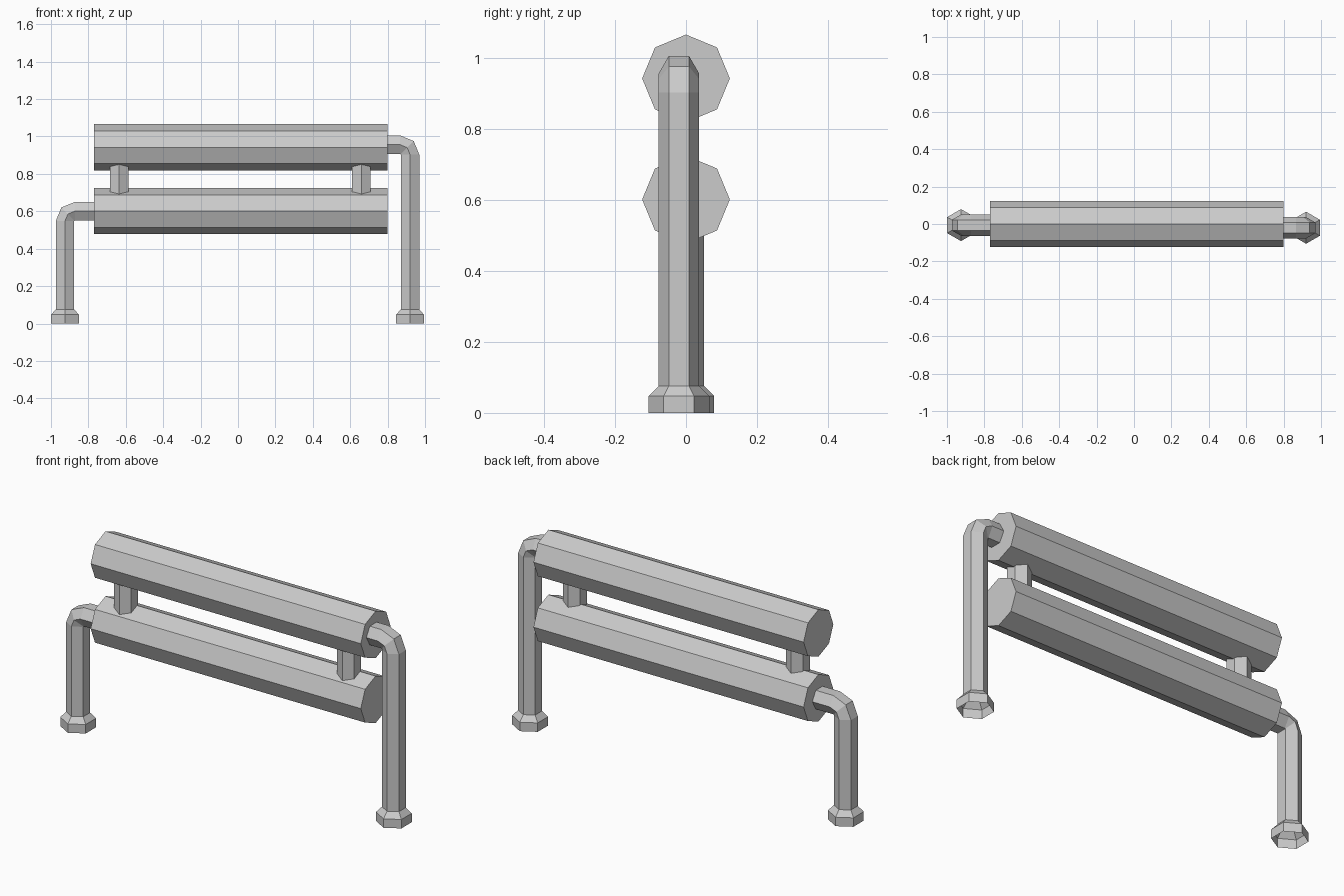
import bpy, bmesh
from math import sin, cos, pi
from mathutils import Vector

cube = bpy.data.objects.get("Cube")
if cube:
    bpy.data.objects.remove(cube, do_unlink=True)

metal = bpy.data.materials.new("light grey metal")
metal.use_nodes = True
colour = (0.6, 0.6, 0.6, 1)
metal.diffuse_color = colour
metal.node_tree.nodes["Principled BSDF"].inputs["Base Color"].default_value = colour

PIPE = 0.057      # pipe radius
FOOT = 0.0855     # foot radius
BEND = 0.053      # bend radius along the pipe's centre line


def loft(name, stations, sides, cap_start=True, cap_end=True):
    """Join polygon rings; a station is (centre, travel direction, radius).
    Every ring has corners pointing along y."""
    bm = bmesh.new()
    rings = []
    for centre, direction, radius in stations:
        along_y = Vector((0, 1, 0))
        across = along_y.cross(Vector(direction)).normalized()
        ring = []
        for i in range(sides):
            a = 2 * pi * i / sides
            ring.append(bm.verts.new(Vector(centre) + radius * (cos(a) * along_y + sin(a) * across)))
        rings.append(ring)
    for low, high in zip(rings, rings[1:]):
        for i in range(sides):
            j = (i + 1) % sides
            bm.faces.new((low[i], low[j], high[j], high[i]))
    if cap_start:
        bm.faces.new(rings[0])
    if cap_end:
        bm.faces.new(rings[-1])
    bmesh.ops.recalc_face_normals(bm, faces=bm.faces)
    mesh = bpy.data.meshes.new(name)
    bm.to_mesh(mesh)
    bm.free()
    mesh.materials.append(metal)
    obj = bpy.data.objects.new(name, mesh)
    bpy.context.collection.objects.link(obj)
    return obj


def leg(name, side, x, y, rail_z, end_x):
    """Flared foot, upright pipe and a two-step elbow into the rail end."""
    up = (0, 0, 1)
    stations = [((x, y, 0), up, FOOT), ((x, y, 0.047), up, FOOT), ((x, y, 0.076), up, PIPE)]
    pivot_x, pivot_z = x - side * BEND, rail_z - BEND
    for step in range(3):
        a = step * pi / 4
        centre = (pivot_x + side * BEND * cos(a), y, pivot_z + BEND * sin(a))
        stations.append((centre, (-side * sin(a), 0, cos(a)), PIPE))
    stations.append(((end_x, y, rail_z), (-side, 0, 0), PIPE))
    loft(name, stations, 6, cap_start=False)


# Octagonal rails
for name, z in (("upper_rail", 0.942), ("lower_rail", 0.601)):
    loft(name, [((x, 0, z), (1, 0, 0), 0.1235) for x in (-0.77, 0.80)], 8)

# Bent legs, the taller one on the +x side
leg("tall_leg", 1, 0.92, -0.02, 0.956, 0.78)
leg("short_leg", -1, -0.925, -0.006, 0.601, -0.75)

# Short posts joining the two rails
for name, x in (("left_connector", 0.66), ("right_connector", -0.636)):
    loft(name, [((x, -0.02, z), (0, 0, 1), PIPE) for z in (0.66, 0.88)], 6)
